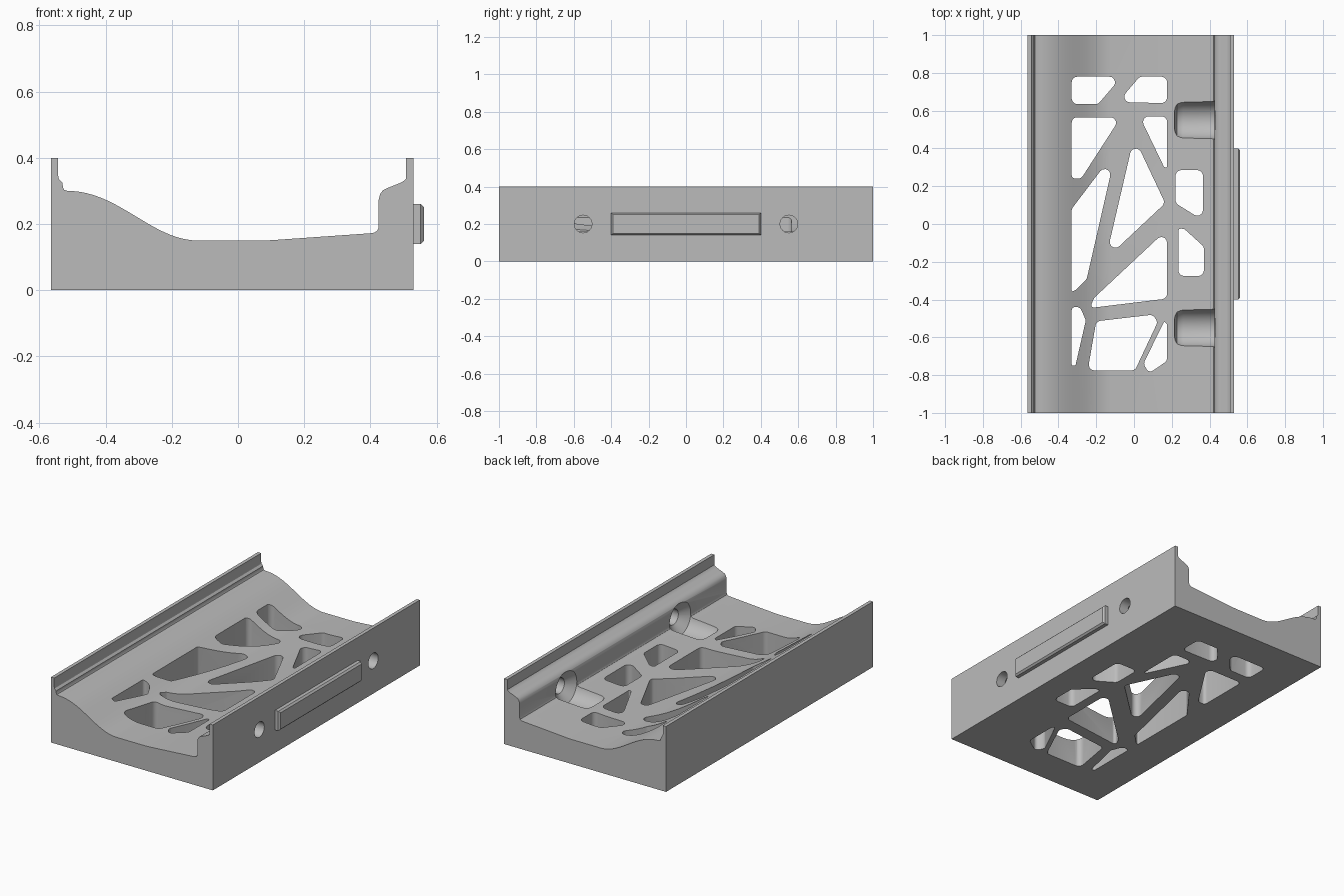
import bpy, bmesh, math
from mathutils import Vector

if "Cube" in bpy.data.objects:
    bpy.data.objects.remove(bpy.data.objects["Cube"])

grey = bpy.data.materials.new("plain grey")
grey.diffuse_color = (0.5, 0.5, 0.5, 1)
grey.use_nodes = True
grey.node_tree.nodes["Principled BSDF"].inputs["Base Color"].default_value = grey.diffuse_color


def make_object(name, bm):
    bmesh.ops.recalc_face_normals(bm, faces=bm.faces)
    mesh = bpy.data.meshes.new(name)
    bm.to_mesh(mesh)
    bm.free()
    obj = bpy.data.objects.new(name, mesh)
    bpy.context.collection.objects.link(obj)
    mesh.materials.append(grey)
    return obj


def extrude(bm, points, direction):
    face = bm.faces.new([bm.verts.new(p) for p in points])
    new = bmesh.ops.extrude_face_region(bm, geom=[face])["geom"]
    verts = [g for g in new if isinstance(g, bmesh.types.BMVert)]
    bmesh.ops.translate(bm, verts=verts, vec=direction)


def rounded(points, radius, steps=5):
    """Round each corner of a polygon with a small curve."""
    pts = [Vector(p) for p in points]
    out = []
    for i, p in enumerate(pts):
        a, b = pts[i - 1] - p, pts[(i + 1) % len(pts)] - p
        angle = a.angle(b)
        d = min(radius / math.tan(angle / 2), 0.4 * min(a.length, b.length))
        a, b = a.normalized(), b.normalized()
        r = d * math.tan(angle / 2)
        centre = p + (a + b).normalized() * (r / math.sin(angle / 2))
        start, end = p + a * d - centre, p + b * d - centre
        sweep = math.pi - angle
        for k in range(steps + 1):
            t = k / steps
            out.append(centre + (start * math.sin((1 - t) * sweep)
                                 + end * math.sin(t * sweep)) / math.sin(sweep))
    return out


# Tray body: one cross-section with a swept floor, run along y
a, b, c, d = (Vector(p) for p in ((-.515, .3), (-.36, .3), (-.26, .15), (-.12, .15)))
curve = []
for k in range(25):
    t = k / 24
    s = 1 - t
    curve.append(a * s**3 + b * 3 * s * s * t + c * 3 * s * t * t + d * t**3)
profile = [(-.565, 0), (.53, 0), (.53, .4), (.508, .4), (.508, .338), (.502, .331),
           (.49, .324), (.452, .309), (.438, .302), (.429, .29), (.425, .274),
           (.425, .19), (.421, .18), (.412, .174), (.4, .172), (.1, .151), (.07, .15)]
profile += list(reversed(curve))
profile += [(-.525, .303), (-.529, .31), (-.53, .325), (-.541, .336),
            (-.543, .345), (-.543, .4), (-.565, .4)]
bm = bmesh.new()
extrude(bm, [(x, -1, z) for x, z in profile], (0, 2, 0))
tray = make_object("tray_body", bm)

# Floor openings
openings = [
    [(-.33, .78), (-.065, .78), (-.19, .635), (-.33, .635)],
    [(.03, .78), (.175, .78), (.175, .64), (-.085, .645)],
    [(-.33, .565), (-.07, .565), (-.28, .24), (-.33, .24)],
    [(.03, .57), (.175, .57), (.175, .3), (.16, .3)],
    [(-.095, .39), (-.33, .08), (-.33, -.36), (-.31, -.35), (-.25, -.29)],
    [(0, .46), (.165, .11), (-.15, -.185)],
    [(.175, -.03), (.175, -.395), (-.235, -.445), (-.21, -.39)],
    [(-.33, -.44), (-.285, -.44), (-.255, -.51), (-.31, -.75), (-.33, -.75)],
    [(-.2, -.515), (.1, -.48), (.125, -.52), (.005, -.775), (-.245, -.775)],
    [(.16, -.515), (.175, -.53), (.175, -.725), (.08, -.79), (.05, -.74)],
    [(.22, .285), (.365, .285), (.365, .02), (.22, .11)],
    [(.235, -.025), (.265, -.025), (.37, -.12), (.37, -.275), (.235, -.275)],
]
bm = bmesh.new()
for shape in openings:
    extrude(bm, [(p.x, p.y, -.1) for p in rounded(shape, .03)], (0, 0, .6))

# Screw pockets with a countersink and a through hole in the right wall
lathe = [(.215, .065), (.219, .08), (.228, .093), (.245, .1), (.26, .102),
         (.425, .102), (.47, .047), (.6, .047)]
for y in (-.55, .55):
    rings = [[bm.verts.new((x, y + r * math.cos(i * math.tau / 40),
                            .2 + r * math.sin(i * math.tau / 40)))
              for i in range(40)] for x, r in lathe]
    for r0, r1 in zip(rings, rings[1:]):
        for i in range(40):
            j = (i + 1) % 40
            bm.faces.new((r0[i], r0[j], r1[j], r1[i]))
    bm.faces.new(rings[0])
    bm.faces.new(rings[-1])
cutter = make_object("cutter", bm)
cutter.hide_render = True

mod = tray.modifiers.new("cut", "BOOLEAN")
mod.operation = "DIFFERENCE"
mod.solver = "EXACT"
mod.object = cutter
bpy.context.view_layer.objects.active = tray
tray.select_set(True)
bpy.ops.object.modifier_apply(modifier=mod.name)
bpy.data.objects.remove(cutter)
bpy.ops.object.shade_smooth_by_angle(angle=math.radians(30))

# Raised label plate on the right wall, with a chamfered rim
bm = bmesh.new()
loops = [[bm.verts.new((x, sy * (.4 - i), .2 + sz * (.06 - i)))
          for sy, sz in ((-1, -1), (1, -1), (1, 1), (-1, 1))]
         for x, i in ((.525, 0), (.552, 0), (.562, .01))]
for l0, l1 in zip(loops, loops[1:]):
    for i in range(4):
        j = (i + 1) % 4
        bm.faces.new((l0[i], l0[j], l1[j], l1[i]))
bm.faces.new(loops[0])
bm.faces.new(loops[-1])
make_object("side_plate", bm)
